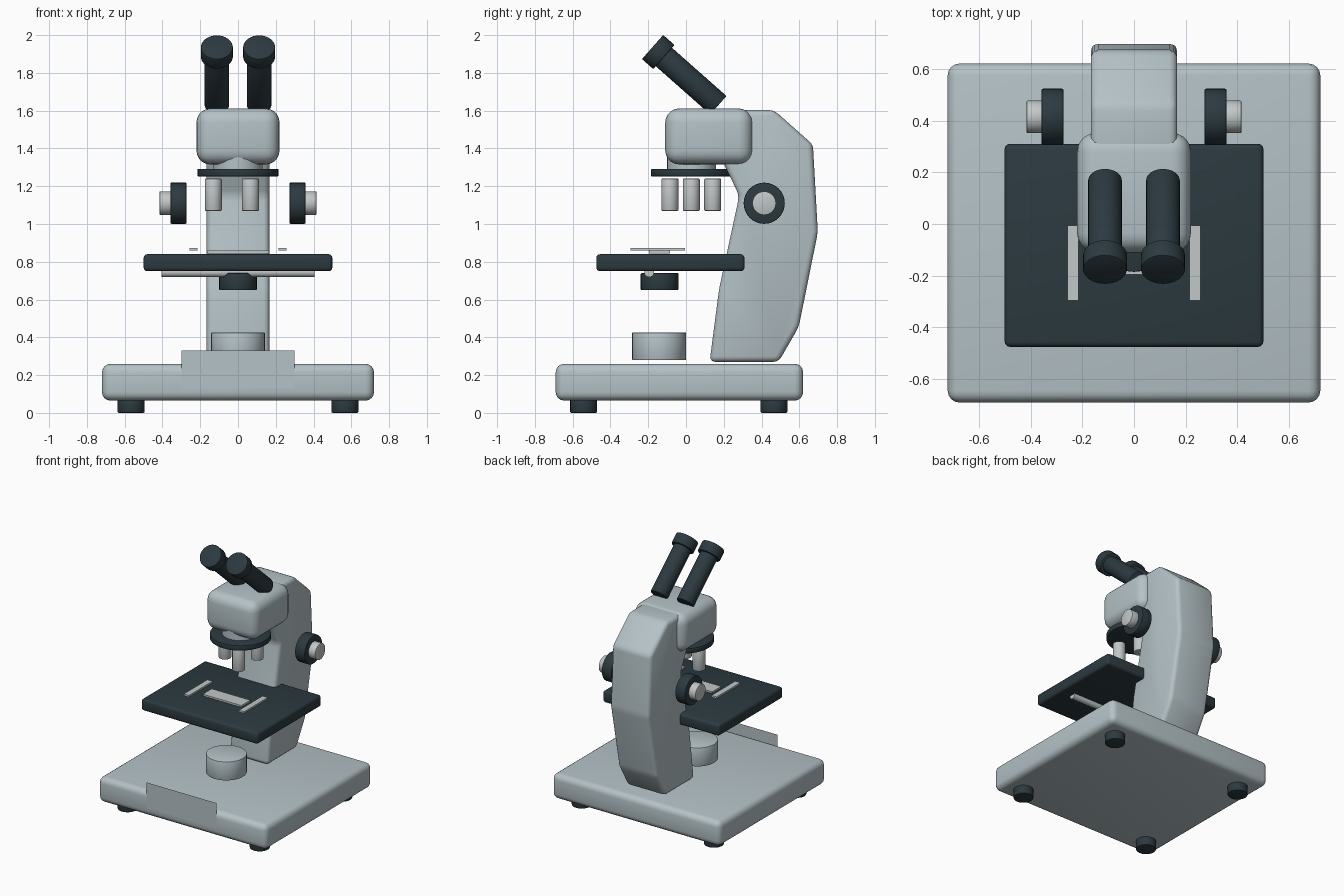
import bpy, bmesh, math
from mathutils import Matrix, Vector

if "Cube" in bpy.data.objects:
    bpy.data.objects.remove(bpy.data.objects["Cube"])


def material(name, rgb):
    m = bpy.data.materials.new(name)
    m.diffuse_color = (*rgb, 1)
    m.use_nodes = True
    m.node_tree.nodes["Principled BSDF"].inputs["Base Color"].default_value = m.diffuse_color
    return m


LIGHT = material("pale_grey_enamel", (0.46, 0.54, 0.57))
DARK = material("dark_slate", (0.025, 0.042, 0.051))
METAL = material("light_metal", (0.54, 0.57, 0.575))


def finish(bm, name, mat, bevel=0, segments=3, min_angle=0.0):
    """Bevel the sharp edges, make the object and smooth it by angle."""
    bmesh.ops.recalc_face_normals(bm, faces=bm.faces)
    if bevel:
        edges = [e for e in bm.edges if e.calc_face_angle(0) > min_angle]
        bmesh.ops.bevel(bm, geom=edges, offset=bevel, segments=segments,
                        profile=0.5, affect='EDGES', clamp_overlap=True)
    me = bpy.data.meshes.new(name)
    bm.to_mesh(me)
    bm.free()
    me.materials.append(mat)
    ob = bpy.data.objects.new(name, me)
    bpy.context.collection.objects.link(ob)
    bpy.ops.object.select_all(action='DESELECT')
    ob.select_set(True)
    bpy.context.view_layer.objects.active = ob
    bpy.ops.object.shade_smooth_by_angle(angle=math.radians(35))
    return ob


def box(name, mat, x, y, z, bevel=0, segments=3):
    bm = bmesh.new()
    bmesh.ops.create_cube(bm, size=1)
    for v in bm.verts:
        v.co = [lo + (c + 0.5) * (hi - lo) for c, (lo, hi) in zip(v.co, (x, y, z))]
    return finish(bm, name, mat, bevel, segments)


def cylinder(name, mat, start, end, radius, bevel=0, sides=32):
    a, b = Vector(start), Vector(end)
    turn = Vector((0, 0, 1)).rotation_difference(b - a).to_matrix().to_4x4()
    bm = bmesh.new()
    bmesh.ops.create_cone(bm, cap_ends=True, segments=sides, radius1=radius,
                          radius2=radius, depth=(b - a).length,
                          matrix=Matrix.Translation((a + b) / 2) @ turn)
    return finish(bm, name, mat, bevel, 2, math.radians(40))


def upright(name, mat, x, y, z0, z1, radius, bevel=0):
    return cylinder(name, mat, (x, y, z0), (x, y, z1), radius, bevel)


# Base slab with rounded edges, and its four feet
box("base", LIGHT, (-0.72, 0.72), (-0.69, 0.62), (0.065, 0.26), 0.045, 4)
for x in (-0.566, 0.566):
    for y in (-0.542, 0.466):
        upright("foot", DARK, x, y, 0, 0.075, 0.071, 0.006)

# Thin front plate
bm = bmesh.new()
bm.faces.new([bm.verts.new(p) for p in ((-0.3, -0.692, 0.13), (0.3, -0.692, 0.13),
                                        (0.3, -0.692, 0.33), (-0.3, -0.692, 0.33))])
finish(bm, "front_plate", LIGHT)

# Lamp housing on the base
upright("lamp_housing", LIGHT, 0, -0.142, 0.28, 0.425, 0.143, 0.004)

# Arm: side profile (y, z) extruded across x
profile = [(0.125, 0.27), (0.49, 0.27), (0.597, 0.455), (0.698, 0.955),
           (0.672, 1.42), (0.465, 1.604), (0.2, 1.604), (0.19, 1.34),
           (0.282, 1.15), (0.175, 0.655)]
bm = bmesh.new()
face = bm.faces.new([bm.verts.new((-0.167, y, z)) for y, z in profile])
ext = bmesh.ops.extrude_face_region(bm, geom=[face])
bmesh.ops.translate(bm, vec=(0.334, 0, 0),
                    verts=[g for g in ext["geom"] if isinstance(g, bmesh.types.BMVert)])
finish(bm, "arm", LIGHT, 0.03, 3)

# Viewing head and the rotating nosepiece below it
box("head", LIGHT, (-0.22, 0.22), (-0.11, 0.353), (1.315, 1.612), 0.075, 5)
upright("nosepiece_neck", LIGHT, 0, 0.03, 1.28, 1.38, 0.13)
upright("nosepiece_disc", DARK, 0, 0.03, 1.252, 1.292, 0.215, 0.005)
for angle in (60, 180, 300):
    a = math.radians(angle)
    upright("objective", METAL, 0.131 * math.cos(a), 0.028 + 0.131 * math.sin(a),
            1.07, 1.24, 0.045, 0.004)

# Two tilted eyepieces with wider end cups
tilt = math.radians(41.5)
down = Vector((0, math.cos(tilt), -math.sin(tilt)))
for x in (-0.112, 0.112):
    top = Vector((x, -0.177, 1.937))
    cylinder("eyepiece_tube", DARK, top + down * 0.04, top + down * 0.465, 0.065, 0.004)
    cylinder("eyepiece_cup", DARK, top, top + down * 0.08, 0.085, 0.005)

# Stage, slide and clips
box("stage", DARK, (-0.5, 0.5), (-0.475, 0.31), (0.75, 0.84), 0.02, 3)
box("slide", METAL, (-0.165, 0.165), (-0.195, -0.085), (0.845, 0.859))
for s in (-1, 1):
    box("stage_clip", METAL, sorted((s * 0.214, s * 0.258)), (-0.295, -0.005), (0.86, 0.874))

# Condenser and cross rod under the stage
upright("condenser", DARK, 0, -0.14, 0.65, 0.74, 0.1, 0.005)
cylinder("stage_rod", METAL, (-0.405, -0.195, 0.745), (0.405, -0.195, 0.745), 0.026)

# Focus knobs on both sides
for s in (-1, 1):
    cylinder("focus_knob", DARK, (s * 0.273, 0.414, 1.11), (s * 0.357, 0.414, 1.11), 0.109, 0.005)
    cylinder("focus_knob_cap", METAL, (s * 0.34, 0.414, 1.11), (s * 0.415, 0.414, 1.11), 0.063, 0.004)
